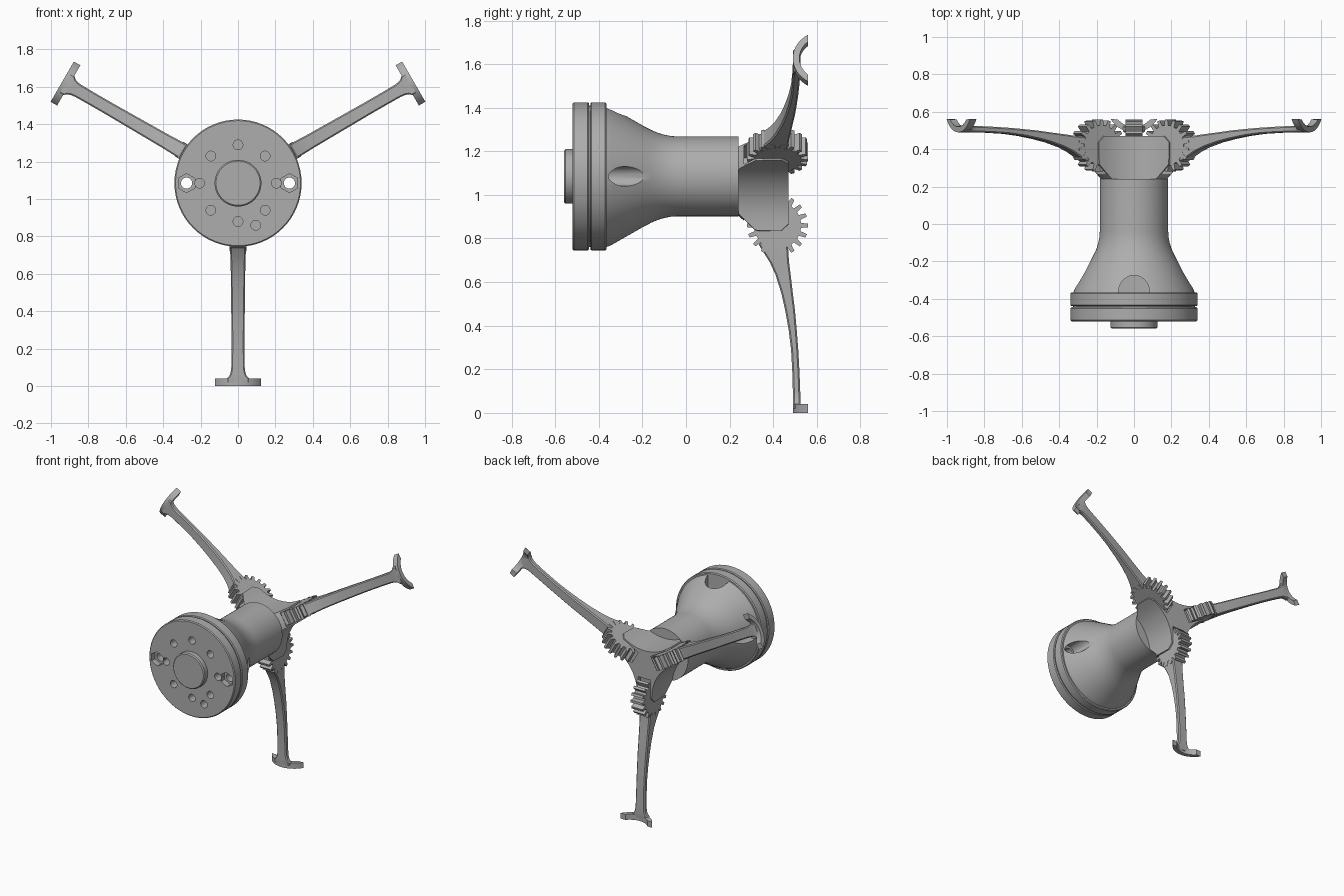
import bpy, bmesh, math
from mathutils import Matrix, Vector

if "Cube" in bpy.data.objects:
    bpy.data.objects.remove(bpy.data.objects["Cube"])

AXIS = Vector((0, 0, 1.085))          # centre line of the gripper, along y
grey = bpy.data.materials.new("plain_grey")
grey.diffuse_color = (0.42, 0.42, 0.42, 1)
grey.use_nodes = True
grey.node_tree.nodes["Principled BSDF"].inputs["Base Color"].default_value = grey.diffuse_color


def loft(name, rings, turn=0):
    """Skin a list of equal-length closed rings, cap both ends, turn about the axis."""
    bm = bmesh.new()
    rows = [[bm.verts.new(p) for p in ring] for ring in rings]
    n = len(rows[0])
    for a, b in zip(rows, rows[1:]):
        for i in range(n):
            bm.faces.new((a[i], a[(i + 1) % n], b[(i + 1) % n], b[i]))
    bm.faces.new(rows[0])
    bm.faces.new(rows[-1])
    bmesh.ops.recalc_face_normals(bm, faces=bm.faces)
    bm.transform(Matrix.Translation(AXIS) @ Matrix.Rotation(math.radians(turn), 4, 'Y'))
    me = bpy.data.meshes.new(name)
    bm.to_mesh(me)
    bm.free()
    me.materials.append(grey)
    ob = bpy.data.objects.new(name, me)
    bpy.context.collection.objects.link(ob)
    return ob


def lathe(name, profile, cx=0, cz=0, n=64, phase=0):
    """Revolve (y, radius) pairs about an axis parallel to y."""
    ang = [2 * math.pi * i / n + phase for i in range(n)]
    return loft(name, [[(cx + r * math.cos(a), y, cz + r * math.sin(a)) for a in ang]
                       for y, r in profile])


def select(ob):
    bpy.ops.object.select_all(action='DESELECT')
    ob.select_set(True)
    bpy.context.view_layer.objects.active = ob


def boolean(ob, cutter, op='DIFFERENCE'):
    m = ob.modifiers.new("cut", 'BOOLEAN')
    m.operation, m.solver, m.object = op, 'EXACT', cutter
    select(ob)
    bpy.ops.object.modifier_apply(modifier=m.name)
    bpy.data.objects.remove(cutter)


def smooth(ob, deg=30):
    select(ob)
    bpy.ops.object.shade_smooth_by_angle(angle=math.radians(deg))


# mounting flange: two discs with a groove between
flange = lathe("mounting_flange", [
    (-.52, .334), (-.514, .34), (-.451, .34), (-.445, .335), (-.445, .325),
    (-.439, .325), (-.439, .335), (-.433, .34), (-.371, .34), (-.365, .334)])
holes = [(.205 * math.cos(math.radians(a)), .205 * math.sin(math.radians(a)))
         for a in (0, 45, 90, 135, 180, 225, 270, 315)] + [(.095, -.225)]
for x, z in holes:
    boolean(flange, lathe("hole", [(-.6, .026), (-.46, .026)], x, z, 24))
for s in (-1, 1):
    boolean(flange, lathe("bolt", [(-.6, .03), (-.3, .03)], s * .275, 0, 24))
    boolean(flange, lathe("nut", [(-.6, .051), (-.48, .051)], s * .275, 0, 6, math.pi / 6))
smooth(flange)

# centring knob
smooth(lathe("centring_knob", [(-.515, .125), (-.553, .125), (-.56, .118)]))

# flared body with bolt channels and a cable pocket on top
body = lathe("flared_body", [
    (-.367, .325), (-.34, .314), (-.195, .231), (-.16, .213), (-.13, .2), (-.1, .191),
    (-.07, .185), (-.04, .183), (.24, .183)])
for s in (-1, 1):
    boolean(body, lathe("channel", [(-.4, .045), (0, .045)], s * .275, 0, 32))
pocket = loft("pocket", [[(.083 * math.cos(a), -.365 + .09 * math.sin(a), z)
                          for a in [2 * math.pi * i / 40 for i in range(40)]]
                         for z in (.19, .5)])
boolean(body, pocket)
smooth(body)

# palm: three-armed star with concave sides, trimmed round and slotted for the gears
WALL, REACH, R = .058, .25, .30
star = []
for k in range(3):
    cheek = math.radians(90 + 120 * k)
    d = (WALL + R) / math.sin(math.radians(60))

    def put(u, v, c=cheek):            # u outward along the cheek, v sideways
        star.append((u * math.cos(c) - v * math.sin(c), u * math.sin(c) + v * math.cos(c)))

    tip_u = REACH * .5 + WALL * .866
    tip_v = REACH * .866 - WALL * .5
    put(tip_u, -tip_v)
    for i in range(13):
        a = math.radians(-30 + 5 * i)
        put(d - R * math.cos(a), R * math.sin(a))
    put(tip_u, tip_v)
palm = loft("palm", [[(x, y, z) for x, z in star] for y in (.225, .47)])
boolean(palm, lathe("trim", [(.22, .165), (.24, .18), (.32, .254), (.435, .258), (.48, .215)]),
        'INTERSECT')
for turn in (0, 120, 240):
    boolean(palm, loft("slot", [[(x, .265, z), (x, .6, z), (x, .6, -.085), (x, .265, -.085)]
                                for x in (-.049, .049) for z in (-.4,)], turn))
smooth(palm, 25)

# fingers: (height, front y, back y, half width) down the lowest one
stations = [(.86, .36, .48, .043), (.77, .335, .468, .043), (.73, .36, .47, .042),
            (.69, .385, .473, .041), (.635, .41, .48, .039), (.55, .437, .49, .038),
            (.47, .455, .50, .037), (.38, .471, .508, .036), (.29, .482, .515, .035),
            (.18, .488, .521, .035), (.10, .49, .524, .036), (.075, .49, .525, .039),
            (.055, .49, .525, .046), (.04, .49, .525, .06), (.02, .492, .523, .06)]
TEETH = 18
for name, turn in (("lower", 0), ("left", 120), ("right", 240)):
    rings = []
    for z, y0, y1, w in stations:
        c = .007
        rings.append([(x, y, z - 1.085) for x, y in (
            (-w + c, y0), (w - c, y0), (w, y0 + c), (w, y1 - c),
            (w - c, y1), (-w + c, y1), (-w, y1 - c), (-w, y0 + c))])
    smooth(loft(name + "_finger", rings, turn))

    # drive gear at the finger root
    teeth = []
    for i in range(TEETH):
        for off, r in ((-.30, .108), (-.17, .14), (.17, .14), (.30, .108)):
            a = 2 * math.pi * (i + off) / TEETH
            teeth.append((.42 + r * math.cos(a), -.225 + r * math.sin(a)))
    loft(name + "_gear", [[(x, y, z) for y, z in teeth] for x in (-.045, .045)], turn)

    # crescent fingertip, open towards the back
    arc = []
    for r, lim, sign in ((.145, 58.9, 1), (.115, 49.3, -1)):
        for i in range(17):
            a = math.radians(sign * lim * (i / 8 - 1))
            arc.append((r * math.sin(a), .635 - r * math.cos(a)))
    smooth(loft(name + "_fingertip", [[(x, y, z) for x, y in arc] for z in (-1.085, -1.045)], turn))
